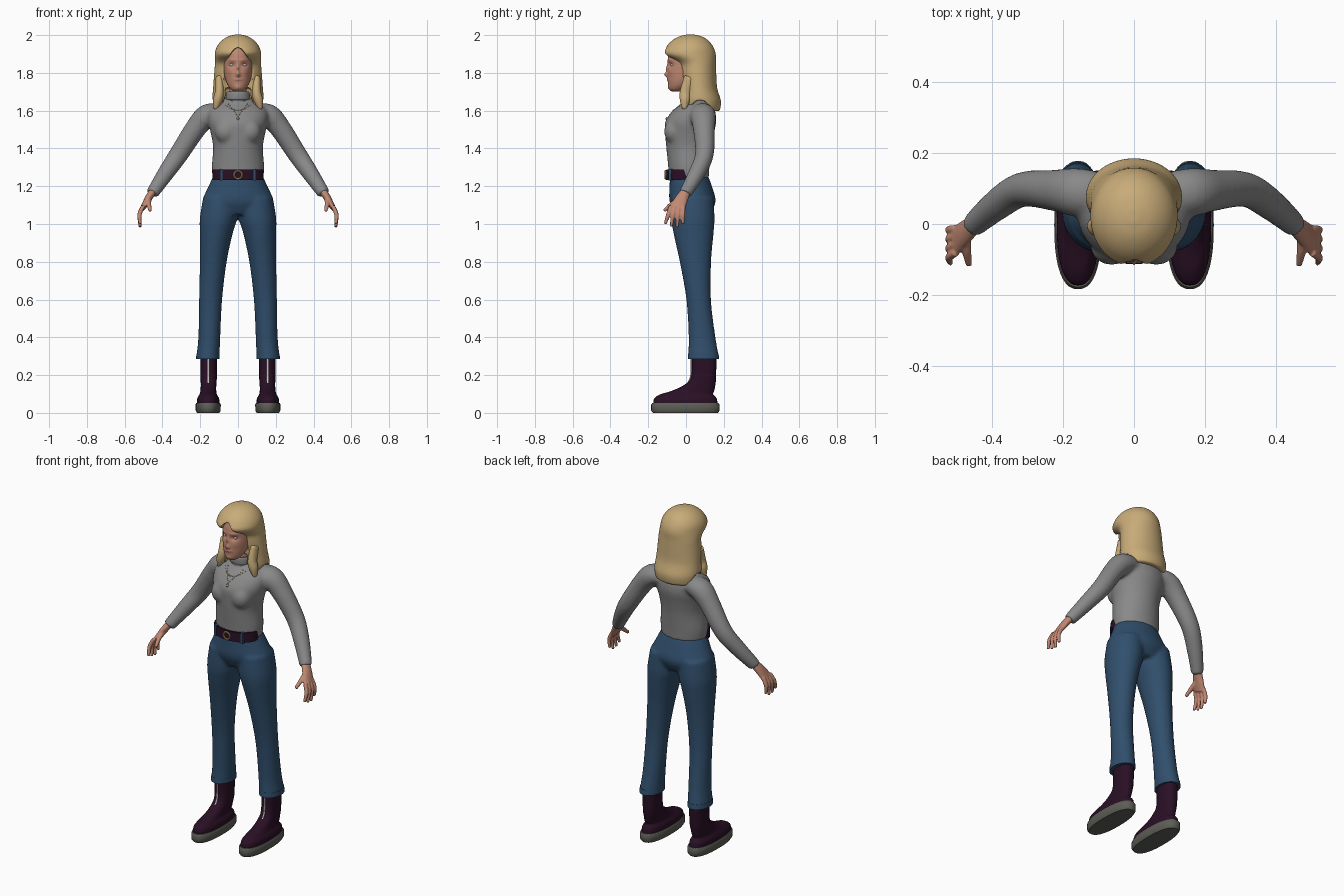
import bpy, bmesh, math
from mathutils import Vector, Matrix
from mathutils.bvhtree import BVHTree

cube = bpy.data.objects.get("Cube")
if cube:
    bpy.data.objects.remove(cube)


def material(name, r, g, b):
    m = bpy.data.materials.new(name)
    m.use_nodes = True
    m.diffuse_color = (r, g, b, 1)
    shader = m.node_tree.nodes["Principled BSDF"]
    shader.inputs["Base Color"].default_value = (r, g, b, 1)
    shader.inputs["Roughness"].default_value = 0.8
    return m


HAIR = material("blonde hair", .58, .41, .19)
WOOL = material("grey wool", .25, .25, .25)
DENIM = material("blue denim", .03, .078, .15)
LEATHER = material("burgundy leather", .022, .005, .018)
RUBBER = material("grey rubber", .11, .11, .095)
SKIN = material("skin", .53, .25, .17)
GOLD = material("gold", .5, .33, .12)
SILVER = material("pale silver", .55, .55, .56)
LIPS = material("rose lips", .35, .11, .09)
BROWN = material("dark brown", .12, .06, .035)


def spline(rows, sub):
    """Smoothly interpolate rows of numbers."""
    out = []
    for i in range(len(rows) - 1):
        a, b, c, d = (rows[max(0, min(len(rows) - 1, i + k))] for k in (-1, 0, 1, 2))
        for k in range(sub):
            t = k / sub
            out.append([q + t / 2 * (r - p + t * (2*p - 5*q + 4*r - s + t * (3*q - p - 3*r + s)))
                        for p, q, r, s in zip(a, b, c, d)])
    return out + [list(rows[-1])]


def loft(bm, rows, side=1, sub=6, segs=40, flat=True, power=2):
    """Skin rings given as x, y, z and two radii; flat rings stay level."""
    path = spline(rows, sub)
    rings = []
    for i, (x, y, z, a, b) in enumerate(path):
        u, v = Vector((1, 0, 0)), Vector((0, 1, 0))
        if not flat:
            t = Vector(path[min(i + 1, len(path) - 1)][:3]) - Vector(path[max(i - 1, 0)][:3])
            t.normalize()
            u = (v - t * t.y).normalized()
            v = t.cross(u)
        ring = []
        for k in range(segs):
            w = math.tau * k / segs
            c, s = (math.copysign(abs(f) ** (2 / power), f) for f in (math.cos(w), math.sin(w)))
            p = Vector((x, y, z)) + u * a * c + v * b * s
            ring.append(bm.verts.new((p.x * side, p.y, p.z)))
        rings.append(ring)
    for lo, hi in zip(rings, rings[1:]):
        for k in range(segs):
            j = (k + 1) % segs
            bm.faces.new((lo[k], lo[j], hi[j], hi[k]))
    bm.faces.new(rings[0][::-1])
    bm.faces.new(rings[-1])


def ball(bm, center, size, segs=24):
    bmesh.ops.create_uvsphere(bm, u_segments=segs, v_segments=segs // 2, radius=1,
                              matrix=Matrix.Translation(center) @ Matrix.Diagonal((*size, 1)))


def box(bm, center, size):
    bmesh.ops.create_cube(bm, size=1, matrix=Matrix.Translation(center) @ Matrix.Diagonal((*size, 1)))


def finish(name, bm, mats, voxel=0, smooth=4, cutters=()):
    """Make the object, cut it, and melt overlapping pieces together."""
    bmesh.ops.recalc_face_normals(bm, faces=bm.faces)
    mesh = bpy.data.meshes.new(name)
    bm.to_mesh(mesh)
    bm.free()
    obj = bpy.data.objects.new(name, mesh)
    bpy.context.collection.objects.link(obj)
    for c in cutters:
        m = obj.modifiers.new("cut", "BOOLEAN")
        m.operation, m.solver, m.object = "DIFFERENCE", "EXACT", c
    if voxel:
        m = obj.modifiers.new("melt", "REMESH")
        m.mode, m.voxel_size = "VOXEL", voxel
        m = obj.modifiers.new("soften", "SMOOTH")
        m.factor, m.iterations = 0.5, smooth
    bpy.context.view_layer.objects.active = obj
    for m in list(obj.modifiers):
        bpy.ops.object.modifier_apply(modifier=m.name)
    for c in cutters:
        bpy.data.objects.remove(c)
    obj.data.materials.clear()
    for m in mats:
        obj.data.materials.append(m)
    for p in obj.data.polygons:
        p.use_smooth = True
    obj.data.set_sharp_from_angle(angle=math.radians(50))
    return obj


# Sweater: trunk, bust and sleeves melted together
bm = bmesh.new()
loft(bm, [(0, .015, 1.235, .133, .105), (0, .015, 1.3, .139, .109), (0, .015, 1.4, .132, .119),
          (0, .018, 1.47, .142, .128), (0, .025, 1.54, .158, .135), (0, .042, 1.6, .155, .112),
          (0, .055, 1.64, .11, .08), (0, .05, 1.67, .06, .06)])
for s in (1, -1):
    ball(bm, (.063 * s, -.063, 1.49), (.06, .053, .065))
    loft(bm, [(.1, .085, 1.59, .062, .05), (.165, .09, 1.572, .068, .061), (.225, .095, 1.505, .058, .056),
              (.315, .097, 1.367, .049, .051), (.385, .055, 1.265, .044, .044),
              (.455, -.005, 1.16, .034, .034)], s, flat=False)
sweater = finish("sweater", bm, [WOOL], .01, 6)

# Rolled collar
bm = bmesh.new()
loft(bm, [(0, .04, 1.63, .068, .064), (0, .036, 1.655, .061, .058), (0, .034, 1.662, .065, .062),
          (0, .031, 1.69, .062, .06), (0, .03, 1.702, .057, .055), (0, .03, 1.698, .05, .048)], sub=4)
finish("collar", bm, [WOOL])

# Trousers: hips and flared legs
bm = bmesh.new()
loft(bm, [(0, .015, 1.26, .127, .1), (0, .025, 1.2, .156, .112), (0, .035, 1.12, .185, .122),
          (0, .035, 1.05, .14, .09)])
for s in (1, -1):
    loft(bm, [(.09, .035, 1.14, .095, .11), (.103, .037, 1.03, .099, .114), (.115, .04, .95, .087, .106),
              (.131, .05, .8, .071, .083), (.145, .067, .6, .061, .065), (.152, .085, .4, .058, .071),
              (.16, .093, .29, .062, .083)], s)
finish("trousers", bm, [DENIM], .01, 4)
bm = bmesh.new()
for s in (1, -1):
    loft(bm, [(.16, .093, .286, .062, .083), (.159, .092, .315, .061, .08)], s, sub=1)
finish("trouser_hems", bm, [DENIM])

# Belt, loops and buckle
bm = bmesh.new()
loft(bm, [(0, -.014, 1.232, .136, .091), (0, -.014, 1.288, .134, .09)], sub=1, segs=64)
finish("belt", bm, [LEATHER])
bm = bmesh.new()
for s in (1, -1):
    box(bm, (.088 * s, -.082, 1.26), (.014, .02, .062))
finish("belt_loops", bm, [DENIM])
bpy.ops.mesh.primitive_torus_add(major_radius=.021, minor_radius=.005, major_segments=24, minor_segments=8,
                                 location=(0, -.108, 1.26), rotation=(math.pi / 2, 0, 0))
buckle = bpy.context.object
buckle.name = "buckle"
buckle.data.materials.append(GOLD)

# Boots, soles and zips
for s, side in ((1, "left"), (-1, "right")):
    bm = bmesh.new()
    loft(bm, [(.158, -.003, .04, .06, .17), (.158, -.003, .075, .058, .166), (.158, .004, .098, .046, .14),
              (.157, .034, .115, .042, .115), (.156, .07, .145, .041, .085), (.155, .093, .19, .043, .066),
              (.155, .096, .32, .045, .066)], s, power=2.4)
    finish(side + "_boot", bm, [LEATHER])
    bm = bmesh.new()
    loft(bm, [(.158, -.003, 0, .059, .172), (.158, -.003, .012, .066, .181), (.158, -.003, .044, .067, .181),
              (.158, -.003, .053, .062, .175)], s, sub=1, power=2.4)
    finish(side + "_sole", bm, [RUBBER])
    bm = bmesh.new()
    loft(bm, [(.157, .028, .29, .004, .005), (.157, .025, .19, .004, .005), (.157, -.004, .14, .004, .005)],
         s, segs=8, flat=False)
    finish(side + "_zip", bm, [SILVER])

# Hands: palm, four fingers and a thumb
for s, side in ((1, "left"), (-1, "right")):
    bm = bmesh.new()
    loft(bm, [(.445, .004, 1.18, .025, .022), (.475, -.022, 1.135, .034, .019), (.503, -.046, 1.085, .041, .014)],
         s, flat=False, segs=24)
    for i, tip in enumerate((1.0, .986, .982, 1.002)):
        y, r = -.08 + .022 * i, .0115
        loft(bm, [(.502, y, 1.095, r, r), (.521, y - .014 + .004 * i, 1.05, r, r),
                  (.518, y * 1.1 - .022 + .007 * i, tip, .008, .008)], s, flat=False, segs=12)
    loft(bm, [(.472, -.025, 1.135, .014, .014), (.472, -.075, 1.105, .013, .013), (.465, -.116, 1.07, .009, .009)],
         s, flat=False, segs=12)
    finish(side + "_hand", bm, [SKIN], .0045, 3)

# Head, shaped by soft bumps: nose, sockets, cheeks, lips, chin, brows
bm = bmesh.new()
loft(bm, [(0, .032, 1.65, .046, .046), (0, .032, 1.72, .046, .046), (0, .035, 1.76, .045, .05)])
finish("neck", bm, [SKIN])
bm = bmesh.new()
loft(bm, [(0, -.05, 1.702, .022, .026), (0, -.045, 1.715, .04, .043), (0, -.03, 1.74, .057, .064),
          (0, -.008, 1.78, .07, .089), (0, .01, 1.84, .078, .106), (0, .02, 1.9, .08, .112),
          (0, .025, 1.95, .068, .092), (0, .025, 1.98, .02, .03)], sub=14, segs=128)
bumps = [(0, 1.79, .011, .012, .016), (0, 1.82, .008, .026, .009), (.032, 1.842, .018, .012, -.011),
         (.042, 1.805, .02, .018, .003), (0, 1.765, .02, .007, .005), (0, 1.722, .02, .014, .005),
         (.03, 1.868, .024, .008, .004)]
for v in bm.verts:
    if v.co.y < -.02:
        v.co.y -= sum(h * math.exp(-((abs(v.co.x) - x) / a) ** 2 - ((v.co.z - z) / b) ** 2)
                      for x, z, a, b, h in bumps)
for f in bm.faces:
    c = f.calc_center_median()
    if c.y < -.02 and (c.x / .024) ** 2 + ((c.z - 1.765) / .008) ** 2 < 1:
        f.material_index = 1
    elif c.y < -.02 and abs(abs(c.x) - .034) < .017 and abs(c.z - 1.869) < .0035:
        f.material_index = 2
finish("head", bm, [SKIN, LIPS, BROWN])

# Eyes, with the iris picked by direction
bm = bmesh.new()
for s in (1, -1):
    ball(bm, (.032 * s, -.067, 1.842), (.015, .014, .009), 32)
bm.normal_update()
for f in bm.faces:
    c = f.calc_center_median()
    f.material_index = int(c.y < -.07 and math.hypot(abs(c.x) - .032, c.z - 1.842) < .006)
finish("eyes", bm, [SILVER, BROWN])

# Hair: solid mass with openings for the face, neck and shoulders
def prism(name, half, y0, y1):
    bm = bmesh.new()
    outline = half + [(-x, z) for x, z in half[::-1] if x]
    face = bm.faces.new([bm.verts.new((x, y0, z)) for x, z in outline])
    new = bmesh.ops.extrude_face_region(bm, geom=[face])["geom"]
    bmesh.ops.translate(bm, vec=(0, y1 - y0, 0), verts=[g for g in new if isinstance(g, bmesh.types.BMVert)])
    return finish(name, bm, [])


face_cut = prism("face_cutter", [(0, 1.937), (.028, 1.915), (.056, 1.87), (.07, 1.82), (.073, 1.75),
                                 (.064, 1.69), (.08, 1.64), (.1, 1.55)], -.3, 0)
neck_cut = prism("neck_cutter", [(.07, 1.72), (.066, 1.68), (.08, 1.64), (.1, 1.55)], -.31, .1)
bm = bmesh.new()
bmesh.ops.create_cone(bm, cap_ends=True, segments=32, radius1=.045, radius2=.045, depth=1,
                      matrix=Matrix.Translation((0, .075, 1.61)) @ Matrix.Rotation(math.pi / 2, 4, "Y"))
side_cut = finish("shoulder_cutter", bm, [])
bm = bmesh.new()
loft(bm, [(0, .085, 1.597, .126, .094), (0, .077, 1.65, .136, .108), (0, .068, 1.72, .132, .097),
          (0, .06, 1.8, .126, .1), (0, .054, 1.852, .122, .104), (0, .02, 1.898, .123, .138),
          (0, .02, 1.935, .114, .126), (0, .022, 1.968, .09, .1), (0, .024, 1.992, .055, .063),
          (0, .024, 2.003, .015, .02)], segs=64)
hair = finish("hair", bm, [HAIR], .007, 4, (face_cut, neck_cut, side_cut))
bm = bmesh.new()
for s in (1, -1):
    loft(bm, [(.1, .02, 1.78, .03, .02), (.098, -.003, 1.7, .03, .024), (.108, -.006, 1.655, .027, .025),
              (.12, -.008, 1.607, .012, .01)], s, flat=False, segs=24)
finish("front_locks", bm, [HAIR], .006, 3)

# Necklaces: beads laid on the sweater front, and a pendant
tree = BVHTree.FromPolygons([v.co for v in sweater.data.vertices],
                            [tuple(p.vertices) for p in sweater.data.polygons])


def bead(bm, x, z, r):
    hit = tree.ray_cast(Vector((x, -1, z)), Vector((0, 1, 0)))[0]
    if hit:
        ball(bm, hit, (r, r, r), 8)


bm = bmesh.new()
for i in range(-7, 8):
    t = i / 7
    bead(bm, .065 * t, 1.63 - .028 * (1 - t * t), .003)
    bead(bm, .05 * t, 1.635 - .065 * (1 - abs(t)), .003)
bead(bm, 0, 1.558, .008)
finish("necklaces", bm, [GOLD])
